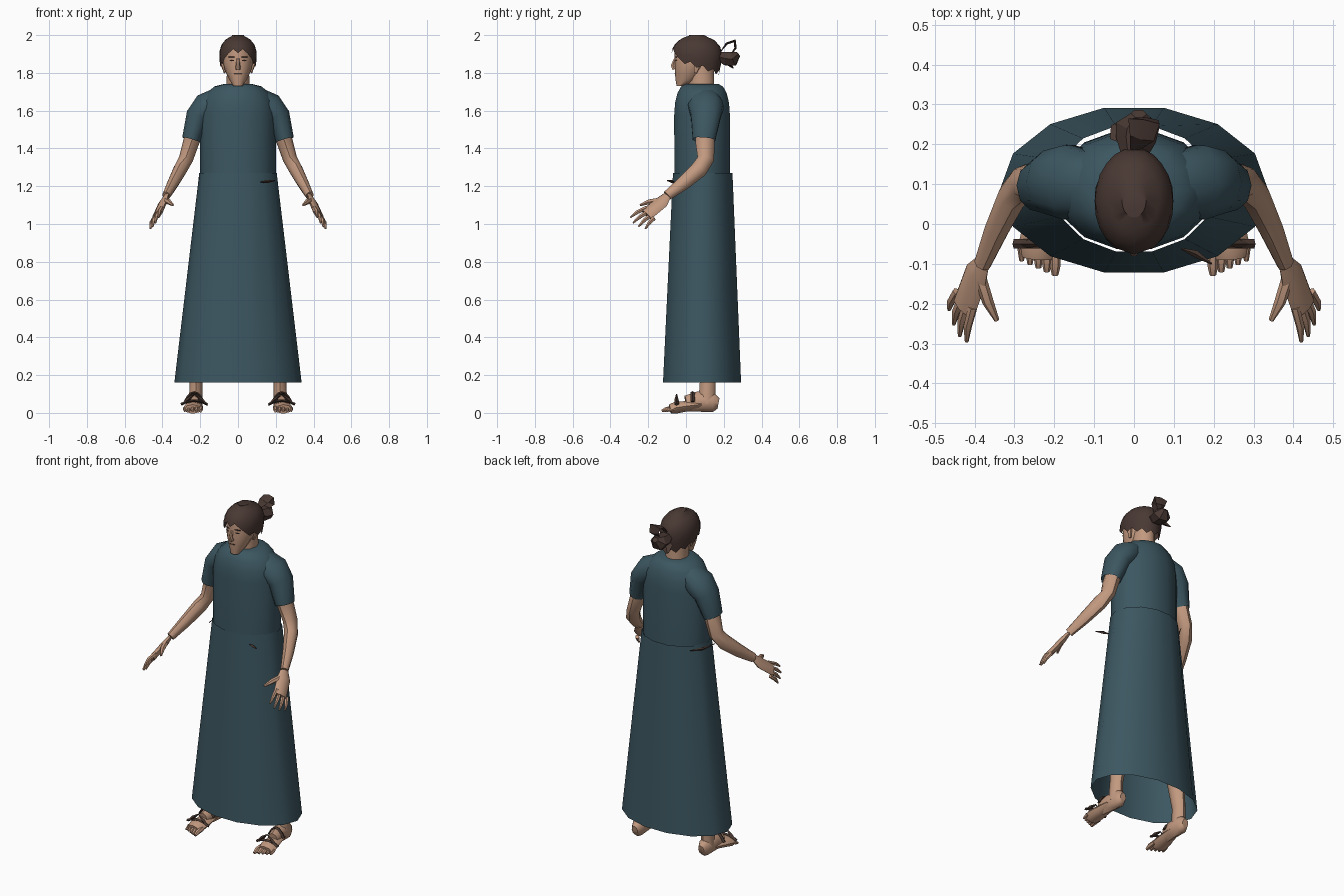
import bpy, bmesh, math
from mathutils import Vector

cube = bpy.data.objects.get("Cube")
if cube:
    bpy.data.objects.remove(cube)


def material(name, red, green, blue):
    mat = bpy.data.materials.new(name)
    mat.use_nodes = True
    colour = (red, green, blue, 1)
    mat.diffuse_color = colour
    shader = next(node for node in mat.node_tree.nodes if node.type == 'BSDF_PRINCIPLED')
    shader.inputs["Base Color"].default_value = colour
    return mat


cloth = material("teal cloth", .045, .094, .118)
skin = material("skin", .54, .32, .215)
hair = material("dark brown hair", .066, .04, .033)
leather = material("brown leather", .06, .036, .028)

# Direction vectors used to orient cross-sections
sideways = Vector((1, 0, 0))
lengthways = Vector((0, 1, 0))
knuckle_line = Vector((-1, -1, 1))


def loft(name, mat, rings, cap_start=True, cap_end=True, mirror=False, faceted=False):
    """Skin a list of equal-length rings of points."""
    bm = bmesh.new()
    loops = [[bm.verts.new(point) for point in ring] for ring in rings]
    for lower, upper in zip(loops, loops[1:]):
        for i in range(len(lower)):
            bm.faces.new((lower[i - 1], lower[i], upper[i], upper[i - 1]))
    if cap_start:
        bm.faces.new(reversed(loops[0]))
    if cap_end:
        bm.faces.new(loops[-1])
    bmesh.ops.recalc_face_normals(bm, faces=bm.faces)
    mesh = bpy.data.meshes.new(name)
    bm.to_mesh(mesh)
    bm.free()
    mesh.materials.append(mat)
    mesh.shade_smooth()
    mesh.set_sharp_from_angle(angle=math.radians(20 if faceted else 50))
    part = bpy.data.objects.new(name, mesh)
    bpy.context.scene.collection.objects.link(part)
    if mirror:
        part.modifiers.new("Mirror", 'MIRROR')


def oval(centre, across, along, sides):
    """Points of an oval spanned by two half-axis vectors."""
    angles = [math.tau * i / sides for i in range(sides)]
    return [centre + across * math.cos(a) + along * math.sin(a) for a in angles]


def stack(name, mat, rows, sides=14, **options):
    """Loft level ovals given as (height, half width, front, back)."""
    rings = [oval(Vector((0, (front + back) / 2, height)), sideways * width,
                  lengthways * (back - front) / 2, sides)
             for height, width, front, back in rows]
    loft(name, mat, rings, **options)


def tube(name, mat, path, radii, flatness=1, side=sideways, sides=8, **options):
    """Loft ovals along a path; flatness is thickness over width."""
    points = [Vector(point) for point in path]
    rings = []
    for i, point in enumerate(points):
        ahead = points[min(i + 1, len(points) - 1)]
        behind = points[max(i - 1, 0)]
        tangent = (ahead - behind).normalized()
        across = (side - tangent * side.dot(tangent)).normalized() * radii[i]
        rings.append(oval(point, across, tangent.cross(across) * flatness, sides))
    loft(name, mat, rings, **options)


def shard(name, mat, path, radius, flatness, side=sideways, **options):
    """A faceted strip, widest in the middle and pointed at both ends."""
    last = len(path) - 1
    radii = [radius * (.25 + .75 * math.sin(math.pi * i / last)) for i in range(len(path))]
    tube(name, mat, path, radii, flatness, side, sides=4, faceted=True, **options)


# Robe: open skirt, bodice rounding over at the shoulders, collar, sleeves
stack("skirt", cloth, [(.16, .337, -.127, .297), (1.27, .205, -.073, .25)],
      cap_start=False, cap_end=False)
bodice = [(1.25, .2, -.066, .238)]
for step in range(5):
    turn = math.pi / 2 * step / 4
    slope = 1 - math.cos(turn)
    bodice.append((1.58 + .16 * math.sin(turn), .2 - .12 * slope,
                   -.066 + .06 * slope, .236 - .06 * slope))
stack("bodice", cloth, bodice, cap_start=False)
stack("collar", cloth, [(1.68, .09, -.01, .17), (1.71, .08, -.024, .17), (1.74, .07, 0, .165)],
      sides=10, cap_start=False, cap_end=False)
tube("sleeves", cloth, [(.1, .1, 1.66), (.165, .105, 1.62), (.21, .105, 1.57), (.247, .095, 1.445)],
     [.065, .078, .066, .05], flatness=1.25, sides=10, cap_end=False, mirror=True)

# Arms, hands and spread fingers
wrist = Vector((.38, -.1, 1.15))
tube("arms", skin, [(.2, .1, 1.58), (.246, .1, 1.44), (.275, .105, 1.345),
                    (.305, .07, 1.29), (.345, -.015, 1.215), wrist],
     [.045, .043, .038, .038, .031, .022], flatness=1.18, mirror=True)
tube("palms", skin, [wrist, (.397, -.13, 1.115), (.426, -.21, 1.05)], [.025, .041, .042],
     flatness=.42, side=knuckle_line, mirror=True)


def finger(name, base, tip, width):
    middle = base.lerp(tip, .55) + Vector((.004, 0, .006))
    tube(name, skin, [base, middle, tip], [width, width * .9, width * .4],
         side=knuckle_line, sides=6, mirror=True)


first_base, last_base = Vector((.405, -.21, 1.085)), Vector((.444, -.17, 1.03))
first_tip, last_tip = Vector((.42, -.295, 1.035)), Vector((.464, -.215, .975))
for k, label in enumerate(("index", "middle", "ring", "little")):
    base = first_base.lerp(last_base, k / 3)
    tip = first_tip.lerp(last_tip, k / 3)
    reach = 1 + .2 * math.sin(math.pi * k / 3)
    finger(label + "_fingers", base, base.lerp(tip, reach), .012)
finger("thumbs", Vector((.385, -.14, 1.125)), Vector((.344, -.242, 1.1)), .016)

# Legs, feet and toes
tube("legs", skin, [(.12, .1, 1), (.165, .095, .6), (.195, .115, .4), (.222, .115, .17), (.225, .11, .05)],
     [.075, .055, .05, .033, .036], flatness=1.25, mirror=True)
tube("heels", skin, [(.222, .172, .05), (.222, .145, .055), (.225, .06, .06), (.232, 0, .05)],
     [.02, .037, .038, .03], flatness=1.4, mirror=True)
tube("feet", skin, [(.225, .08, .045), (.232, 0, .035), (.238, -.055, .027), (.24, -.085, .02)],
     [.036, .046, .052, .042], flatness=.6, mirror=True)
for k in range(5):
    x, tip_y, width = .198 + .021 * k, -.128 + .009 * k, .014 - .001 * k
    tube(f"toes_{k}", skin, [(x, -.06, .024), (x, tip_y + .025, .02), (x, tip_y, .01)],
         [width, width, width * .6], sides=6, mirror=True)

# Sandal straps arching over the feet, with pointed ties on the front ones
for label, y, low, rise, reach in (("front", -.05, .045, .02, .07),
                                   ("ankle", .035, .06, .048, .048)):
    steps = [k / 3 - 1 for k in range(7)]
    arch = [(.232 + reach * f, y, low + rise * (1 - f * f)) for f in steps]
    tube(label + "_straps", leather, arch, [.012] * len(arch), flatness=.6,
         side=lengthways, sides=4, faceted=True, mirror=True)
for label, direction in (("inner", -1), ("outer", 1)):
    ends = [(.23 + direction * .035 * k, -.05, .1 - .03 * k) for k in range(3)]
    shard(label + "_strap_ties", leather, ends, .011, 1, lengthways, mirror=True)

# Belt ends poking through the robe at the hips
shard("belt_knot", leather, [(.12, -.062, 1.222), (.155, -.075, 1.225), (.195, -.1, 1.23)],
      .009, 1, lengthways)
shard("belt_end", leather, [(-.168, .2, 1.25), (-.204, .13, 1.245), (-.208, .02, 1.235)], .006, 1.5)

# Neck and head, widening from the chin to the temples
stack("neck", skin, [(1.66, .065, .015, .155), (1.84, .057, .01, .15)], sides=10)
head = []
for step in range(8):
    f = step / 7
    head.append((1.73 + .2 * f, .08 * math.sin(math.pi * (.1 + .55 * f)),
                 -.06 + .01 * (1 - f) ** 4, -.01 + .17 * math.sqrt(f)))
stack("head", skin, head, sides=12)
tube("nose", skin, [(0, -.058, 1.875), (0, -.07, 1.838), (0, -.06, 1.82)], [.007, .012, .014], sides=6)
tube("ears", skin, [(.077, .055, 1.87), (.082, .06, 1.845), (.07, .05, 1.8)],
     [.008, .01, .005], flatness=1.8, sides=6, mirror=True)

# Painted features as thin plates following the face
for label, height, start, end, thickness in (("eyebrows", 1.884, .016, .052, 1.3),
                                             ("eyes", 1.866, .02, .044, 1.6),
                                             ("mouth", 1.795, 0, .02, .7)):
    spots = [start + (end - start) * k / 2 for k in range(3)]
    shard(label, hair, [(x, .3 * x - .062, height) for x in spots], .003, thickness,
          lengthways, mirror=True)

# Hair cap with a jagged hairline, high on the brow and low at the nape
sides, levels = 24, 6
rings = []
for level in range(levels + 1):
    ring = []
    for i in range(sides):
        angle = math.tau * i / sides
        rear = math.sin(angle)
        edge = 1.915 if rear < -.75 else 1.838 - .04 * rear
        edge += .011 if i % 2 else -.011
        z = edge + (2 - edge) * math.sin(math.pi / 2 * level / levels)
        crown = min(1, max(0, (z - 1.88) / .12))
        spread = max(.3, math.sqrt(1 - crown ** 2.6)) - 1.5 * max(0, 1.88 - z)
        ring.append((.1 * spread * math.cos(angle), .057 + .135 * spread * rear, z))
    rings.append(ring)
loft("hair_cap", hair, rings, cap_start=False)

# Tied bun with an angular loop above it and a loose tail below
tube("bun", hair, [(0, .165, 1.89), (.005, .21, 1.875), (.01, .25, 1.875), (.012, .277, 1.9)],
     [.03, .05, .055, .02], flatness=.8, sides=6, faceted=True)
shard("bun_loop", hair, [(0, .185, 1.915), (.02, .215, 1.955), (.025, .258, 1.97),
                         (.03, .262, 1.93), (.015, .235, 1.895)], .04, .2)
shard("bun_tail", hair, [(-.01, .2, 1.88), (-.03, .225, 1.85), (-.05, .25, 1.825)], .035, .35)
